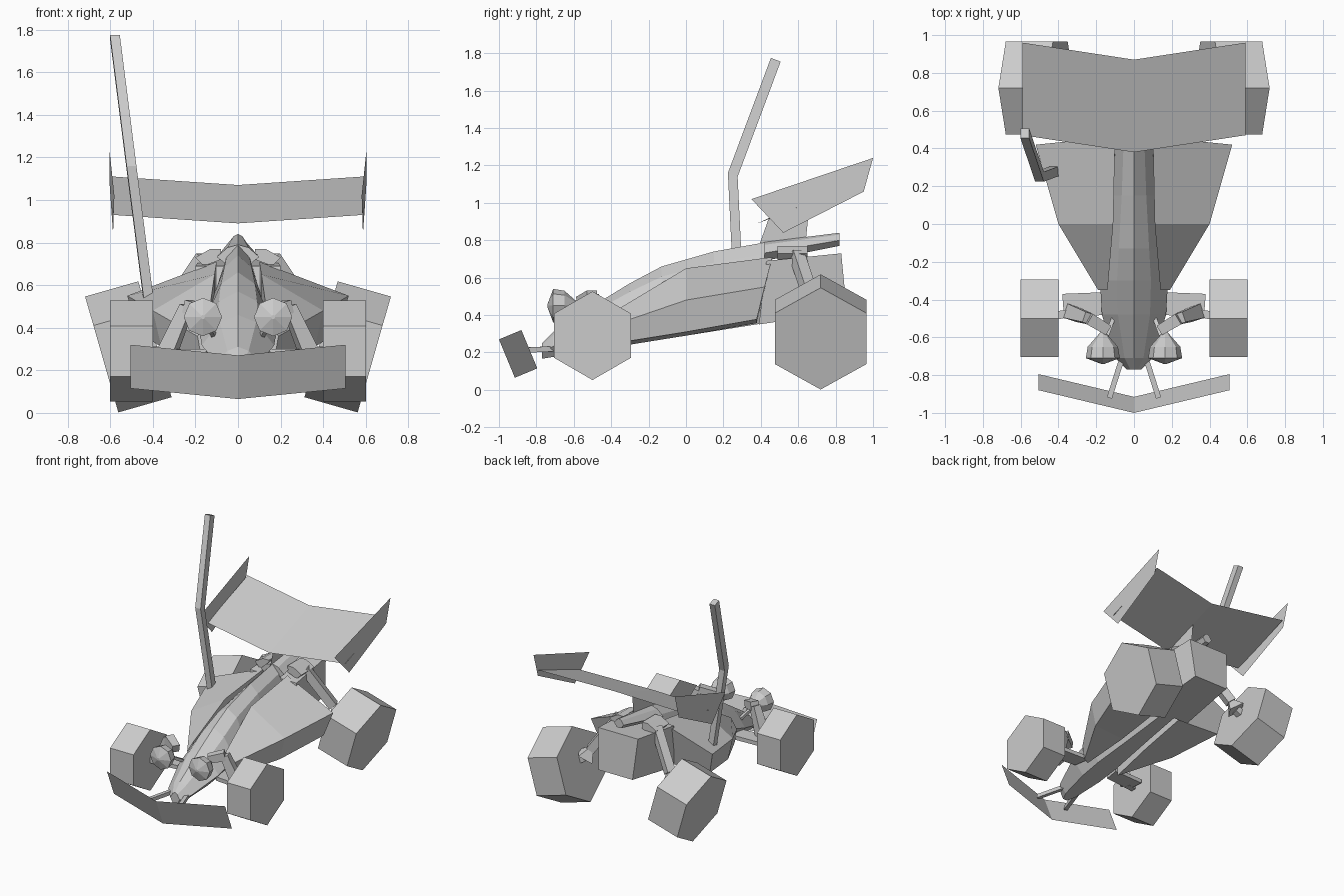
import bpy, bmesh, math
from mathutils import Vector

cube = bpy.data.objects.get("Cube")
if cube:
    bpy.data.objects.remove(cube, do_unlink=True)

grey = bpy.data.materials.new("plain_grey")
grey.use_nodes = True
colour = (.6, .6, .6, 1)
grey.diffuse_color = colour
for node in grey.node_tree.nodes:
    if node.type == 'BSDF_PRINCIPLED':
        node.inputs["Base Color"].default_value = colour


def finish(name, bm, mirror):
    """Turn the bmesh into a flat-shaded object, optionally mirrored across x."""
    bmesh.ops.recalc_face_normals(bm, faces=bm.faces)
    mesh = bpy.data.meshes.new(name)
    bm.to_mesh(mesh)
    bm.free()
    mesh.materials.append(grey)
    part = bpy.data.objects.new(name, mesh)
    bpy.context.collection.objects.link(part)
    if mirror:
        part.modifiers.new("Mirror", 'MIRROR')


def loft(name, rings, mirror=True):
    """Skin closed rings of points and cap both ends."""
    bm = bmesh.new()
    loops = [[bm.verts.new(point) for point in ring] for ring in rings]
    for near, far in zip(loops, loops[1:]):
        for i in range(len(near)):
            bm.faces.new((near[i - 1], near[i], far[i], far[i - 1]))
    bm.faces.new(loops[0])
    bm.faces.new(loops[-1])
    finish(name, bm, mirror)


def bar(name, points, radii, sides=4):
    """Mirrored bar along the points; four-sided bars lie flat, others stand on a corner."""
    points = [Vector(point) for point in points]
    along = (points[-1] - points[0]).normalized()
    across = along.cross(Vector((0, 0, 1))).normalized()
    upward = across.cross(along)
    turn = math.pi / sides if sides == 4 else 0
    angles = [math.tau * i / sides + turn for i in range(sides)]
    loft(name, [[point + radius * (math.sin(a) * across + math.cos(a) * upward) for a in angles]
                for point, radius in zip(points, radii)])


def wheel(name, centre, radius, half_width, camber):
    """Six-sided wheel; a positive camber leans the top outward."""
    axle = half_width * Vector((math.cos(camber), 0, -math.sin(camber)))
    bar(name, [centre - axle, centre + axle], [radius, radius], sides=6)


def sheet(name, points, mirror=True):
    bm = bmesh.new()
    bm.faces.new([bm.verts.new(point) for point in points])
    finish(name, bm, mirror)


def blade(name, start, span, chord):
    """Swept sheet from the centre line outward, mirrored into a shallow V."""
    start, span, chord = Vector(start), Vector(span), Vector(chord)
    sheet(name, [start, start + span, start + span + chord, start + chord])


def floor(y):
    """Height of the rising underside of the body."""
    return .29 + .16 * y


def hull_ring(y, half, ridge, base):
    """Peaked cross-section: ridge, shoulders, flanks and a narrow keel."""
    rise = ridge - base
    right = [(half * width, y, base + rise * height)
             for width, height in ((.5, .86), (1, .42), (.45, 0))]
    left = [(-x, y, z) for x, y, z in reversed(right)]
    return [(0, y, ridge)] + right + left


def pod_ring(y, inner, inner_top, outer, crease):
    """Wedge cross-section from the hull to a side crease; the rear one leans back."""
    lean = max(0, y) * .1
    return [(inner, y + lean, inner_top), (outer, y, crease),
            (outer * .9, y - lean, floor(y) + .02), (inner, y - lean, floor(y))]


# Wheels: upright in front, leaning outward at the top behind
front_hub = Vector((.5, -.5, .29))
rear_hub = Vector((.515, .72, .31))
wheel("front_wheels", front_hub, .237, .1, camber=0)
wheel("rear_wheels", rear_hub, .283, .13, camber=math.radians(16))

# Central hull with a pointed nose, and the thin tail that carries on its ridge
hull = [(-.77, .04, .25), (-.71, .1, .31), (-.48, .17, .46),
        (-.3, .18, .57), (-.13, .16, .66), (.15, .13, .74), (.43, .11, .79)]
loft("hull", [hull_ring(y, half, ridge, floor(y)) for y, half, ridge in hull], mirror=False)
loft("tail", [hull_ring(.42, .1, .79, .69), hull_ring(.82, .04, .84, .77)], mirror=False)

# Side pods swelling out toward the back
loft("side_pods", [pod_ring(-.35, .14, .44, .19, .36), pod_ring(0, .11, .65, .4, .48),
                   pod_ring(.42, .1, .71, .52, .55)])

# Engine block behind the hull
loft("engine_block", [
    [(-half, y, top), (half, y, top), (half * .85, y + lean, base), (-half * .85, y + lean, base)]
    for y, lean, half, top, base in ((.43, -.04, .2, .69, .35), (.83, .03, .17, .73, .42))
], mirror=False)

# Rear wing, its toed-in end plates and centre fin
blade("rear_wing", start=(0, .38, .89), span=(.59, .09, .04), chord=(0, .49, .18))
end_plate = [(.35, 1.02), (1, 1.24), (.95, 1.06), (.52, .84)]
sheet("wing_end_plates", [(.568 + .036 * y, y, z) for y, z in end_plate])
fin = [(.39, .77), (.44, .91), (.66, .99), (.64, .79)]
sheet("wing_fin", [(0, y, z) for y, z in fin], mirror=False)

# Front bumper blade and its two brackets
blade("front_bumper", start=(0, -1, .27), span=(.505, .12, .05), chord=(0, .085, -.205))
bar("bumper_brackets", [(.06, -.7, .22), (.13, -.92, .21)], [.02, .02])

# Headlamps with pointed backs, and their stalks
lamp = Vector((.165, -.65, .45))
bar("headlamps", [lamp + Vector((0, offset, 0)) for offset in (.08, 0, -.06, -.09)],
    [.01, .08, .09, .01], sides=8)
bar("headlamp_stalks", [(.11, -.5, .36), lamp], [.015, .015])

# Front suspension: mount, strut, flat arm and axle
front_top = Vector((.24, -.5, .5))
front_foot = Vector((.33, -.47, .29))
bar("front_mounts", [(.14, -.56, .47), front_top], [.04, .045])
bar("front_struts", [front_top, front_foot], [.04, .055])
arm = [(.13, -.36), (.38, -.37), (.37, -.5), (.15, -.48)]
loft("front_arms", [[(x, y, z) for x, y in arm] for z in (.27, .3)])
bar("front_axles", [front_foot, front_hub], [.03, .03])

# Rear suspension: drooping mount, strut, flared foot and axle
mount = [(.08, .77), (.13, .77), (.2, .73), (.16, .69), (.08, .72)]
loft("rear_mounts", [[(x, y, z) for x, z in mount] for y in (.49, .65)])
rear_foot = Vector((.34, .68, .46))
rear_hinge = Vector((.37, .7, .4))
bar("rear_struts", [(.16, .59, .73), rear_foot], [.045, .045])
bar("rear_strut_feet", [rear_foot, rear_hinge], [.03, .08])
bar("rear_axles", [rear_hinge, rear_hub], [.035, .035])

# Bent square mast on the right pod
mast = [(-.42, .28, .53), (-.5, .25, 1.15), (-.578, .48, 1.765)]
corners = [(-1, -1), (1, -1), (1, 1), (-1, 1)]
loft("mast", [[(x + .023 * i, y + .026 * j, z - .01 * j) for i, j in corners]
              for x, y, z in mast], mirror=False)
